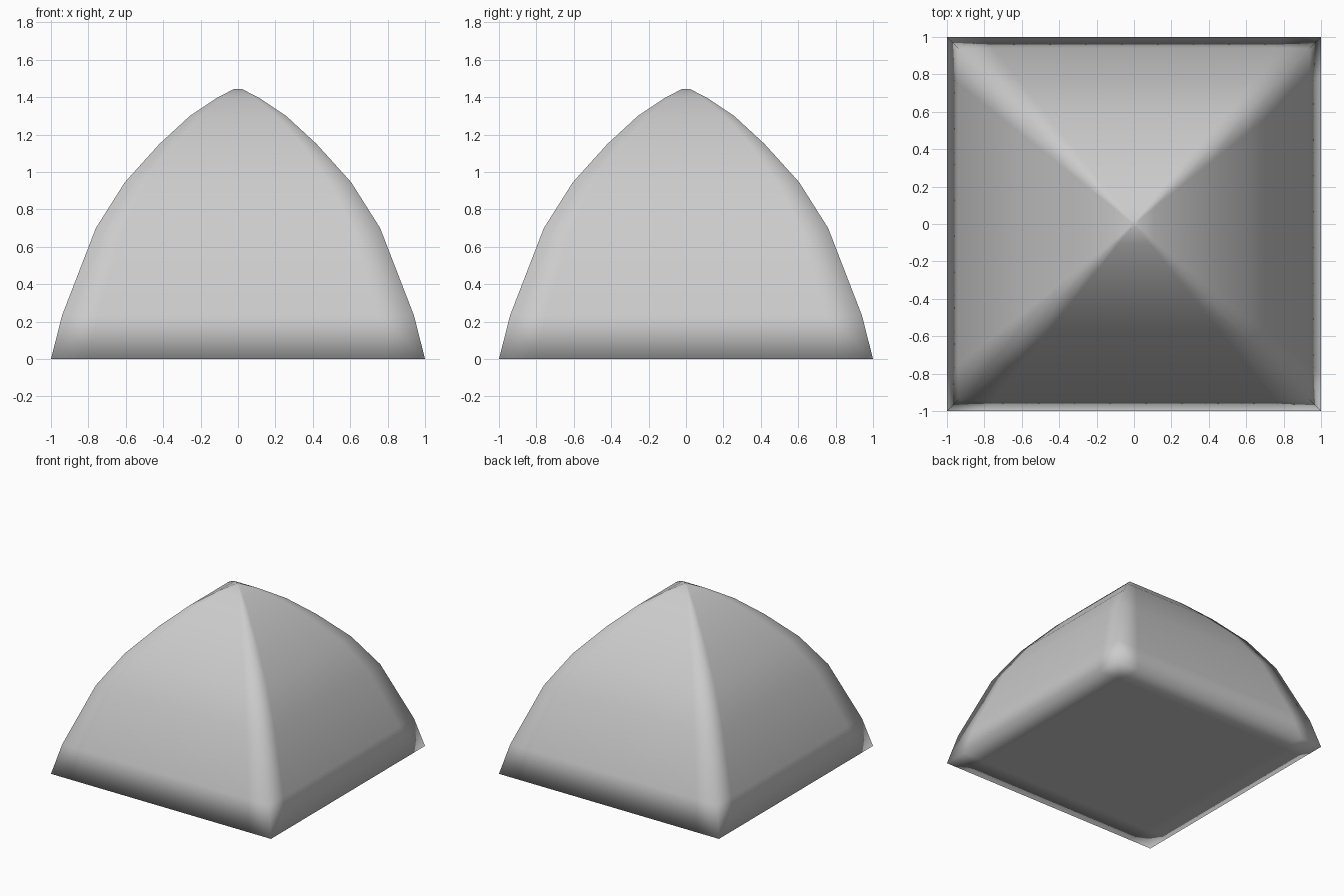
import bpy, bmesh
from mathutils import Vector

if "Cube" in bpy.data.objects:
    bpy.data.objects.remove(bpy.data.objects["Cube"])

# Half width and height of each square ring, base to tip
PROFILE = [(1.0, 0.0), (0.94, 0.235), (0.76, 0.70), (0.605, 0.945), (0.42, 1.15),
           (0.257, 1.30), (0.107, 1.40), (0.02, 1.444)]
COLUMNS = 10

bm = bmesh.new()
# Flat gridded base
bmesh.ops.create_grid(bm, x_segments=COLUMNS, y_segments=COLUMNS, size=1.0)
edges = [e for e in bm.edges if e.is_boundary]

# Four curved sides, raised ring by ring
for (w0, z0), (w1, z1) in zip(PROFILE, PROFILE[1:]):
    new = bmesh.ops.extrude_edge_only(bm, edges=edges)["geom"]
    for v in (g for g in new if isinstance(g, bmesh.types.BMVert)):
        v.co = Vector((v.co.x * w1 / w0, v.co.y * w1 / w0, z1))
    ring = {g for g in new if isinstance(g, bmesh.types.BMVert)}
    edges = [g for g in new if isinstance(g, bmesh.types.BMEdge)
             and g.verts[0] in ring and g.verts[1] in ring]

# Tiny flat tip
bmesh.ops.contextual_create(bm, geom=edges)
bmesh.ops.recalc_face_normals(bm, faces=bm.faces[:])
for f in bm.faces:
    f.smooth = True

mesh = bpy.data.meshes.new("square_dome")
bm.to_mesh(mesh)
bm.free()
bpy.context.collection.objects.link(bpy.data.objects.new("square_dome", mesh))
